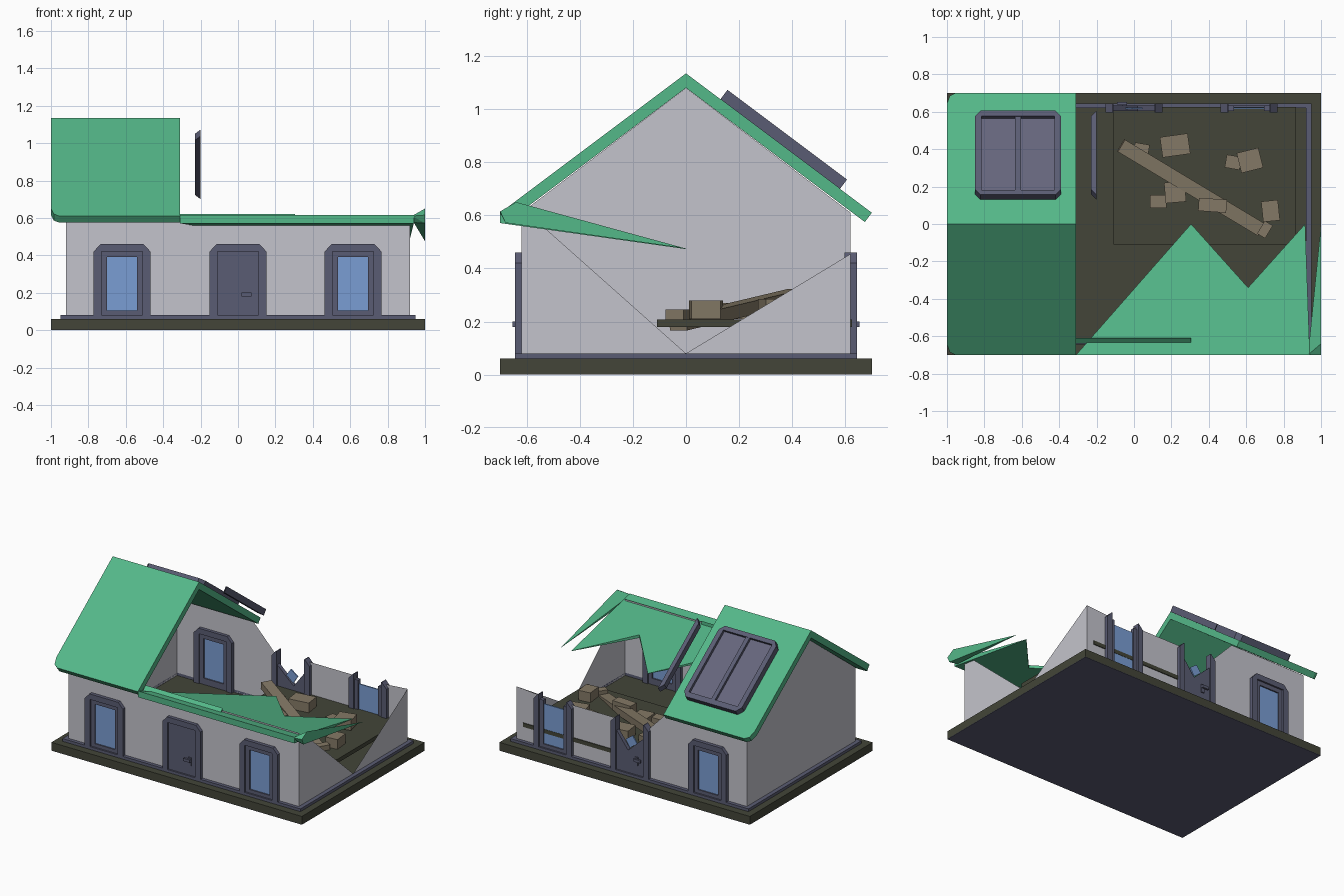
import bpy, bmesh, math
from mathutils import Vector, Euler

if "Cube" in bpy.data.objects:
    bpy.data.objects.remove(bpy.data.objects["Cube"])


def material(name, r, g, b):
    m = bpy.data.materials.new(name)
    lin = [((c / 255 + 0.055) / 1.055) ** 2.4 for c in (r, g, b)]
    m.diffuse_color = (*lin, 1)
    m.use_nodes = True
    m.node_tree.nodes["Principled BSDF"].inputs["Base Color"].default_value = m.diffuse_color
    return m


GREEN = material("roof green", 84, 184, 137)
WALL = material("wall grey", 196, 196, 204)
SLATE = material("slate trim", 90, 92, 115)
PANE = material("skylight pane", 101, 101, 124)
GLASS = material("window blue", 122, 158, 212)
OLIVE = material("dark olive", 67, 69, 56)
TAN = material("rubble brown", 132, 121, 102)


def finish(name, bm, mat):
    bmesh.ops.recalc_face_normals(bm, faces=bm.faces[:])
    me = bpy.data.meshes.new(name)
    bm.to_mesh(me)
    bm.free()
    me.materials.append(mat)
    ob = bpy.data.objects.new(name, me)
    bpy.context.collection.objects.link(ob)
    return ob


def prism(name, pts, mat, fn, d0, d1=None):
    """Extrude a 2D outline; fn maps (u, v, depth) to 3D. No d1 makes a sheet."""
    bm = bmesh.new()
    a = [bm.verts.new(fn(u, v, d0)) for u, v in pts]
    bm.faces.new(a)
    if d1 is not None:
        b = [bm.verts.new(fn(u, v, d1)) for u, v in pts]
        bm.faces.new(b)
        n = len(pts)
        for i in range(n):
            j = (i + 1) % n
            bm.faces.new((a[i], a[j], b[j], b[i]))
    return finish(name, bm, mat)


def box(name, x0, x1, y0, y1, z0, z1, mat):
    return prism(name, [(x0, y0), (x1, y0), (x1, y1), (x0, y1)], mat,
                 lambda u, v, d: (u, v, d), z0, z1)


def rect(u0, u1, v0, v1):
    return [(u0, v0), (u1, v0), (u1, v1), (u0, v1)]


def xz(cx, side):
    return lambda u, v, d: (cx + u, side * d, v)


def yz(u, v, d):
    return (d, u, v)


# Base slab, underside and skirting
box("base_slab", -1, 1, -0.7, 0.7, 0.003, 0.06, OLIVE)
box("slab_underside", -1, 1, -0.7, 0.7, 0, 0.003, SLATE)
box("left_skirting", -0.95, -0.92, -0.645, 0.645, 0.06, 0.08, SLATE)
box("right_skirting", 0.92, 0.95, -0.645, 0.645, 0.06, 0.08, SLATE)
for s in (-1, 1):
    prism("long_skirting", rect(-0.95, 0.95, 0.06, 0.08), SLATE, xz(0, s), 0.62, 0.645)

# Wall sheets: front, intact gable, broken right side, broken back
prism("front_wall", rect(-0.92, 0.92, 0.06, 0.61), WALL, xz(0, -1), 0.62)
prism("left_gable", [(-0.62, 0.06), (0.62, 0.06), (0.62, 0.61), (0, 1.08), (-0.62, 0.61)],
      WALL, yz, -0.92)
prism("right_wall_front", [(-0.62, 0.06), (0, 0.06), (0, 0.08), (-0.54, 0.56), (-0.62, 0.6)],
      WALL, yz, 0.92)
prism("right_wall_back", [(0, 0.06), (0.62, 0.06), (0.62, 0.455), (0, 0.08)], WALL, yz, 0.92)
prism("back_wall", [(-0.92, 0.06), (0.92, 0.06), (0.92, 0.455), (0.73, 0.44), (0.73, 0.1),
                    (0.51, 0.1), (0.51, 0.44), (0.11, 0.44), (0.11, 0.25), (0, 0.2),
                    (-0.11, 0.25), (-0.11, 0.4), (-0.31, 0.61), (-0.92, 0.61)],
      WALL, xz(0, 1), 0.62)

# Door and window frames, whole or broken down to the side posts
HALF = [(0.152, 0.06), (0.152, 0.42), (0.115, 0.46)]
INNER = [(0.11, 0.42), (0.11, 0.06)]


def frame(cx, side, broken):
    fn = xz(cx, side)
    if broken:
        for m in (-1, 1):
            post = HALF + [(0.11, 0.46), (0.11, 0.06)]
            prism("broken_post", [(m * u, v) for u, v in post], SLATE, fn, 0.597, 0.645)
    else:
        left = [(-u, v) for u, v in (HALF[::-1])]
        inner_left = [(-u, v) for u, v in INNER[::-1]]
        prism("opening_frame", HALF[::-1][::-1] + left + inner_left + INNER, SLATE,
              fn, 0.597, 0.645)


def window(cx, side, broken=False):
    frame(cx, side, broken)
    fn = xz(cx, side)
    bars = [rect(-0.11, -0.08, 0.06, 0.42), rect(0.08, 0.11, 0.06, 0.42),
            rect(-0.08, 0.08, 0.06, 0.105)]
    if not broken:
        bars.append(rect(-0.08, 0.08, 0.39, 0.42))
    for b in bars:
        prism("window_sash", b, SLATE, fn, 0.605, 0.633)
    prism("window_glass", rect(-0.08, 0.08, 0.105, 0.39), GLASS, fn, 0.615, 0.624)


def handle(side, cx):
    fn = xz(cx, side)
    prism("handle_plate", rect(-0.012, 0.012, 0.15, 0.21), SLATE, fn, 0.63, 0.64)
    prism("handle_lever", rect(-0.04, 0.012, 0.18, 0.2), SLATE, fn, 0.64, 0.653)


for cx in (-0.62, 0.615):
    window(cx, -1)
window(-0.62, 1)
window(0.615, 1, True)
frame(0, -1, False)
prism("front_door", rect(-0.11, 0.11, 0.06, 0.42), SLATE, xz(0, -1), 0.605, 0.633)
handle(-1, 0.06)
frame(0, 1, True)
prism("broken_door", [(-0.11, 0.06), (0.11, 0.06), (0.11, 0.36), (0.02, 0.24), (-0.11, 0.36)],
      SLATE, xz(0, 1), 0.605, 0.633)
handle(1, -0.05)
prism("glass_shard", [(-0.045, 0.3), (0.01, 0.255), (0.045, 0.31), (-0.01, 0.35)],
      GLASS, xz(0, 1), 0.615, 0.624)


# Intact roof: two slopes, cut corners at the left eaves
def slope(side):
    """Depth is the height above the outer roof surface, along its normal."""
    def fn(u, v, d):
        if v == 0:
            return (u, 0, 1.135 + d * 1.25)
        return (u, side * (v + 0.6 * d), 1.135 - 0.75 * v + 0.8 * d)
    return fn


for s, n in ((-1, "front"), (1, "back")):
    prism(n + "_roof", [(-1, 0), (-0.31, 0), (-0.31, 0.7), (-0.955, 0.7), (-0.985, 0.685),
                        (-1, 0.645)], GREEN, slope(s), 0, -0.044)

# Skylight on the back slope, and the one rail left of its broken twin
back = slope(1)
C = [(0, 0.13), (-0.2, 0.13), (-0.23, 0.16), (-0.23, 0.55), (-0.2, 0.58), (0, 0.58),
     (0, 0.55), (-0.195, 0.55), (-0.195, 0.155), (0, 0.155)]
for m in (-1, 1):
    prism("skylight_frame", [(-0.62 + m * u, v) for u, v in C], SLATE, back, 0, 0.044)
prism("skylight_bar", rect(-0.635, -0.605, 0.155, 0.55), SLATE, back, 0, 0.042)
prism("skylight_panes", rect(-0.815, -0.425, 0.155, 0.55), PANE, back, 0.015, 0.024)
prism("broken_skylight_rail", [(-0.2, 0.13), (-0.23, 0.16), (-0.23, 0.55), (-0.2, 0.58)],
      SLATE, back, 0, 0.044)


# Collapsed front roof: jagged flap sagging inward, thinning to its tips
def sag(u, v, d):
    return (u, v, 0.475 - 0.2 * v - d * (0.002 - v * 0.06))


prism("sagging_roof", [(-0.31, -0.7), (0.305, 0), (0.61, -0.34), (0.915, 0), (0.94, -0.7)],
      GREEN, sag, 0, 1)
prism("roof_remnant", [(-0.64, 0.595), (-0.61, 0.595), (-0.61, 0.622)], GREEN, yz, -0.31, 0.305)
bm = bmesh.new()
for p in ((1, -0.64, 0.65), (1, -0.7, 0.615), (0.93, -0.7, 0.61), (0.94, -0.67, 0.575),
          (1, -0.68, 0.572), (1, 0, 0.475)):
    bm.verts.new(p)
bmesh.ops.convex_hull(bm, input=bm.verts[:])
finish("roof_edge_sliver", bm, GREEN)

# Fallen floor panel, poking just through the back wall
box("fallen_panel", -0.11, 0.865, -0.11, 0.626, 0.18, 0.208, OLIVE)


# Rubble: one long leaning beam and scattered blocks
def block(name, x, y, z, sx, sy, sz, turn, tilt=0):
    ob = box(name, -sx / 2, sx / 2, -sy / 2, sy / 2, -sz / 2, sz / 2, TAN)
    ob.location = (x, y, z)
    ob.rotation_euler = Euler((0, math.radians(tilt), math.radians(turn)))


block("long_beam", 0.305, 0.195, 0.245, 0.88, 0.075, 0.05, -31, 7)
for x, y, z, sx, sy, sz, t in (
        (0.04, 0.40, 0.23, 0.08, 0.06, 0.05, -10), (0.22, 0.42, 0.245, 0.15, 0.11, 0.07, 8),
        (0.53, 0.33, 0.235, 0.08, 0.07, 0.05, -10), (0.62, 0.34, 0.25, 0.12, 0.11, 0.07, 14),
        (0.13, 0.12, 0.23, 0.09, 0.07, 0.05, 0), (0.22, 0.17, 0.24, 0.11, 0.11, 0.06, 5),
        (0.42, 0.10, 0.245, 0.15, 0.07, 0.07, -4), (0.73, 0.07, 0.245, 0.09, 0.11, 0.07, 6),
        (0.70, -0.03, 0.225, 0.05, 0.08, 0.04, -31)):
    block("rubble_block", x, y, z, sx, sy, sz, t)
